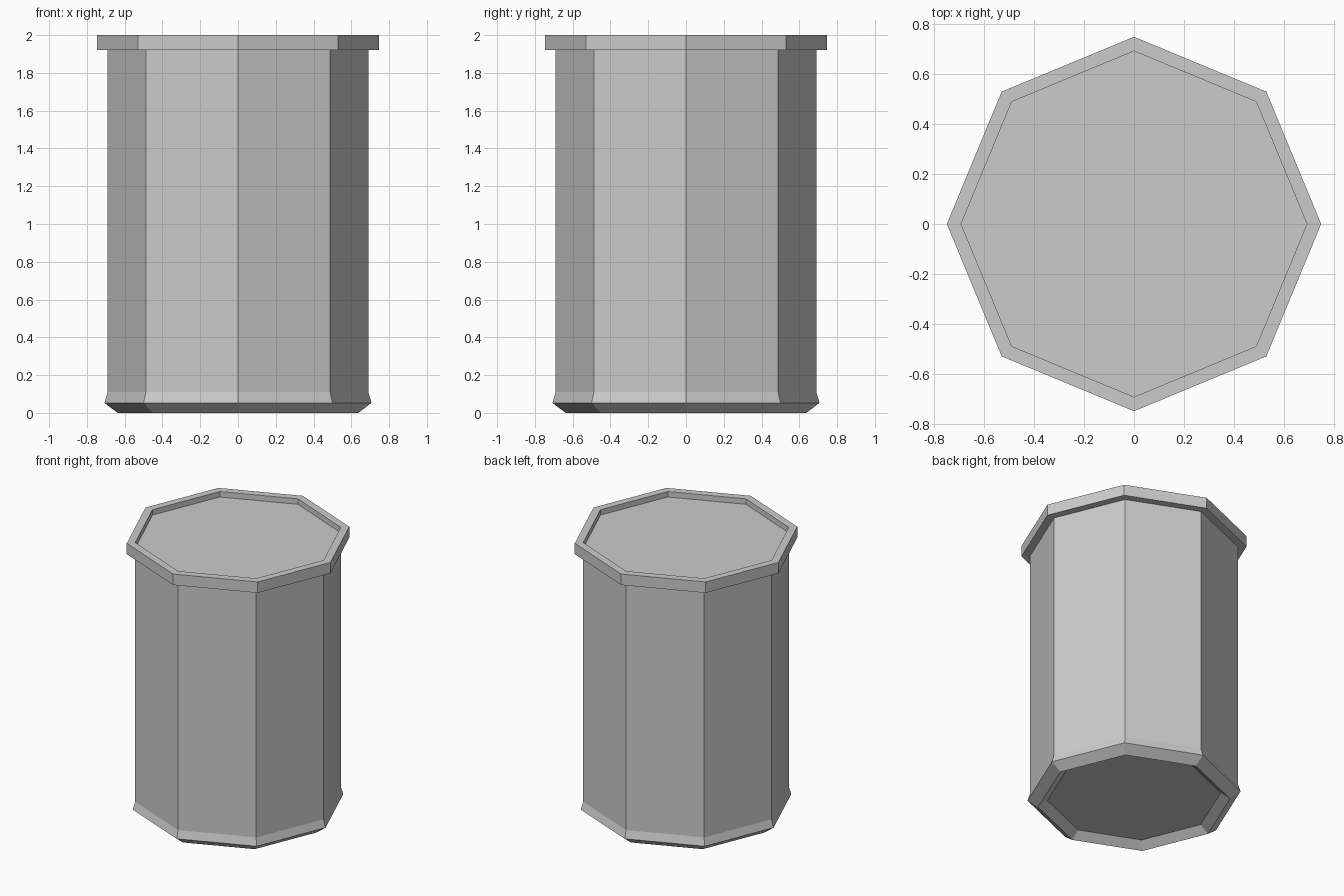
import bpy, bmesh
from math import cos, sin, tau

if "Cube" in bpy.data.objects:
    bpy.data.objects.remove(bpy.data.objects["Cube"])

SIDES = 8


def lathe(name, profile):
    """Revolve a (radius, z) profile into an octagonal solid with capped ends."""
    bm = bmesh.new()
    rings = [[bm.verts.new((r * cos(tau * i / SIDES), r * sin(tau * i / SIDES), z))
              for i in range(SIDES)] for r, z in profile]
    for low, high in zip(rings, rings[1:]):
        for i in range(SIDES):
            j = (i + 1) % SIDES
            bm.faces.new((low[i], low[j], high[j], high[i]))
    bm.faces.new(rings[0])
    bm.faces.new(rings[-1])
    bmesh.ops.recalc_face_normals(bm, faces=bm.faces)
    mesh = bpy.data.meshes.new(name)
    bm.to_mesh(mesh)
    bm.free()
    obj = bpy.data.objects.new(name, mesh)
    bpy.context.collection.objects.link(obj)
    return obj


# Barrel: recessed underside, chamfered foot, straight wall, rim and sunken lid
lathe("barrel", [
    (0.575, 0.048), (0.637, 0.0),                # tapered hollow under the base
    (0.707, 0.053), (0.69, 0.11),                # flared foot
    (0.69, 1.92), (0.747, 1.92), (0.747, 2.0),   # wall and rim
    (0.69, 2.0), (0.69, 1.96),                   # inner lip down to the lid
])
